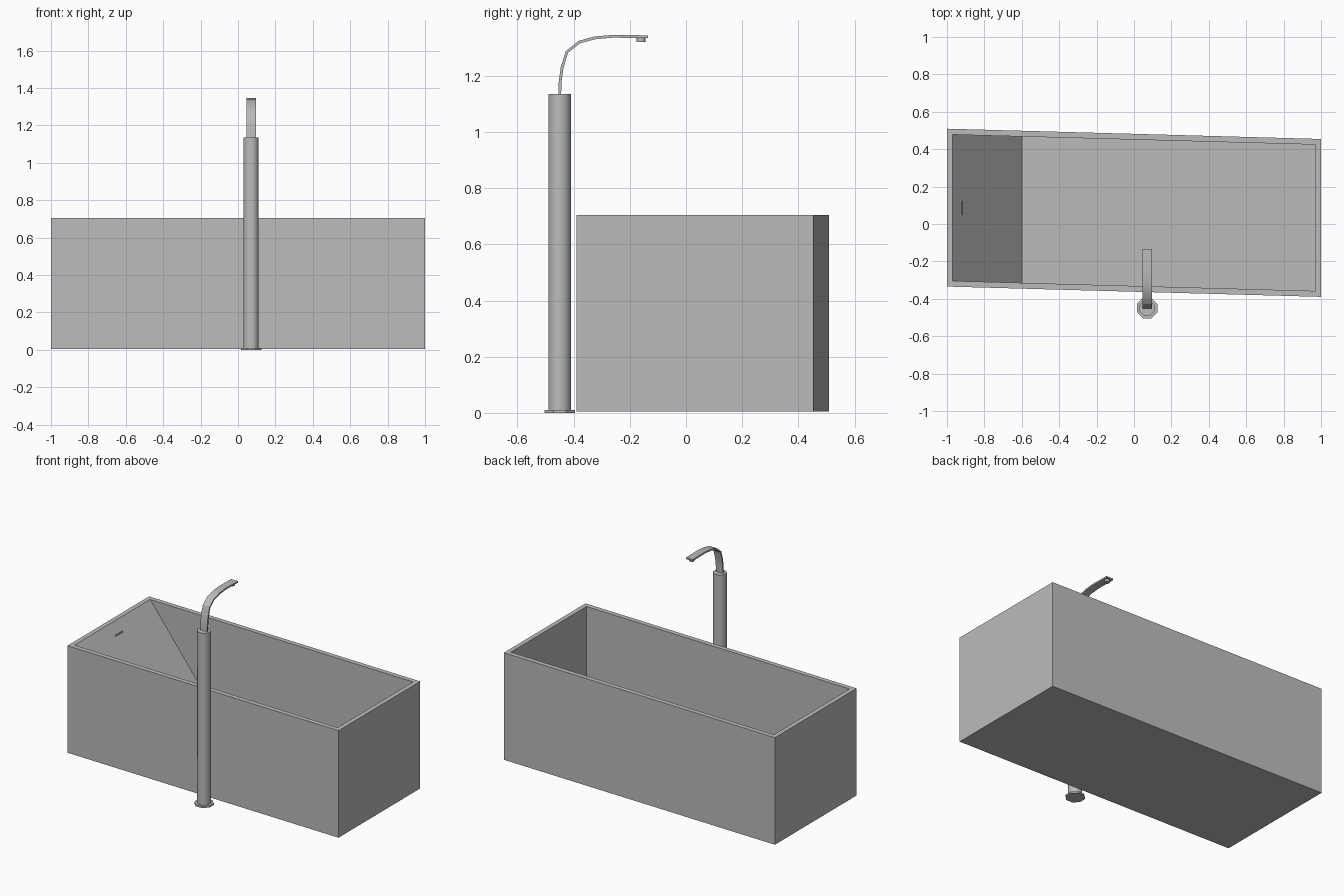
import bpy, bmesh, math
from mathutils import Matrix

cube = bpy.data.objects.get("Cube")
if cube:
    bpy.data.objects.remove(cube, do_unlink=True)

grey = bpy.data.materials.new("plain_grey")
grey.use_nodes = True
COLOUR = (0.5, 0.5, 0.5, 1)
grey.diffuse_color = COLOUR
grey.node_tree.nodes["Principled BSDF"].inputs["Base Color"].default_value = COLOUR


def finish(name, bm, smooth=None):
    bmesh.ops.recalc_face_normals(bm, faces=bm.faces)
    mesh = bpy.data.meshes.new(name)
    bm.to_mesh(mesh)
    bm.free()
    mesh.materials.append(grey)
    obj = bpy.data.objects.new(name, mesh)
    bpy.context.collection.objects.link(obj)
    if smooth:
        bpy.ops.object.select_all(action='DESELECT')
        obj.select_set(True)
        bpy.context.view_layer.objects.active = obj
        bpy.ops.object.shade_smooth_by_angle(angle=math.radians(smooth))
    return obj


def bridge_loops(bm, loops, closed=False):
    rings = [[bm.verts.new(p) for p in loop] for loop in loops]
    pairs = list(zip(rings, rings[1:]))
    if closed:
        pairs.append((rings[-1], rings[0]))
    else:
        bm.faces.new(rings[0])
        bm.faces.new(rings[-1])
    for a, b in pairs:
        for i in range(len(a)):
            j = (i + 1) % len(a)
            bm.faces.new((a[i], a[j], b[j], b[i]))


def cylinder(name, x, y, z0, z1, r, sides, smooth=None):
    bm = bmesh.new()
    place = Matrix.Translation((x, y, (z0 + z1) / 2)) @ Matrix.Rotation(math.pi / sides, 4, 'Z')
    bmesh.ops.create_cone(bm, cap_ends=True, segments=sides, radius1=r,
                          radius2=r, depth=z1 - z0, matrix=place)
    return finish(name, bm, smooth)


# Skewed tub with a sloping backrest at one end
SKEW, MID = -0.0275, 0.06
FLOOR, RIM = 0.24, 0.705


def tub_loop(x0, x1, half, z):
    corners = ((x0, -half), (x1, -half), (x1, half), (x0, half))
    return [(x, MID + SKEW * x + y, z) for x, y in corners]


bm = bmesh.new()
bridge_loops(bm, [tub_loop(-1, 1, 0.422, 0.005),
                  tub_loop(-1, 1, 0.422, RIM),
                  tub_loop(-0.97, 0.97, 0.391, RIM),
                  tub_loop(-0.6, 0.97, 0.391, FLOOR)])
finish("bathtub", bm)

# Drain ring on the tub floor
bm = bmesh.new()
N = 24
profile = ((0.029, 0), (0.036, 0), (0.036, 0.005), (0.029, 0.005))
bridge_loops(bm, [[(0.185 + r * math.cos(a), 0.055 + r * math.sin(a), FLOOR + z)
                   for r, z in profile]
                  for a in (math.tau * i / N for i in range(N))], closed=True)
finish("drain_ring", bm, 30)

# Overflow slot on the backrest
bm = bmesh.new()
bmesh.ops.create_cube(bm, size=1, matrix=Matrix.Translation((-0.92, 0.085, 0.645))
                      @ Matrix.Diagonal((0.005, 0.075, 0.008, 1)))
finish("overflow_slot", bm)

# Floor-standing tap
TX, TY = 0.07, -0.45
cylinder("tap_base", TX, TY, 0, 0.01, 0.059, 8)
cylinder("tap_column", TX, TY, 0.01, 1.135, 0.043, 8, 50)

# Flat curved spout swept along a path in the side plane
path = [(-0.45, 1.12), (-0.448, 1.18), (-0.441, 1.23), (-0.424, 1.285),
        (-0.38, 1.32), (-0.325, 1.335), (-0.26, 1.341), (-0.135, 1.339)]
loops = []
for i, (y, z) in enumerate(path):
    a, b = path[max(i - 1, 0)], path[min(i + 1, len(path) - 1)]
    dy, dz = b[0] - a[0], b[1] - a[1]
    length = math.hypot(dy, dz)
    ny, nz = -dz / length * 0.005, dy / length * 0.005
    loops.append([(TX + sx * 0.025, y + s * ny, z + s * nz)
                  for sx, s in ((-1, -1), (1, -1), (1, 1), (-1, 1))])
bm = bmesh.new()
bridge_loops(bm, loops)
finish("tap_spout", bm, 30)
cylinder("spout_nozzle", TX, -0.16, 1.32, 1.336, 0.016, 12, 40)
